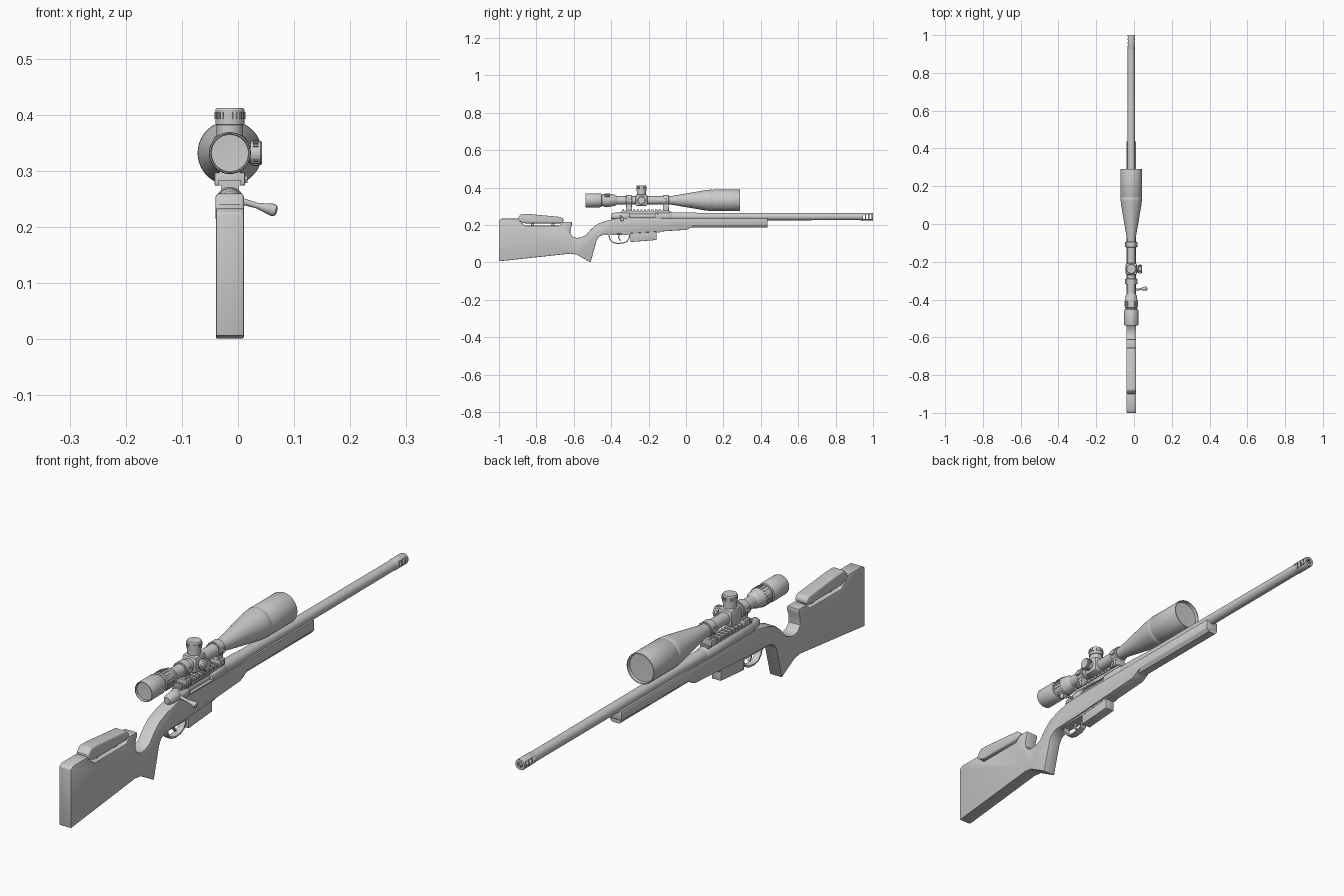
import bpy, bmesh, math
from mathutils import Vector, Matrix

CX = -0.0145          # centre plane of the rifle
BZ, SZ = 0.245, 0.332  # barrel axis and scope axis heights


def finish(name, bm, bevel=0, seg=2, smooth=True):
    bmesh.ops.remove_doubles(bm, verts=bm.verts, dist=1e-5)
    bmesh.ops.recalc_face_normals(bm, faces=bm.faces)
    me = bpy.data.meshes.new(name)
    bm.to_mesh(me)
    bm.free()
    ob = bpy.data.objects.new(name, me)
    bpy.context.collection.objects.link(ob)
    bpy.ops.object.select_all(action='DESELECT')
    ob.select_set(True)
    bpy.context.view_layer.objects.active = ob
    if bevel:
        m = ob.modifiers.new("bevel", 'BEVEL')
        m.width, m.segments, m.limit_method = bevel, seg, 'ANGLE'
        m.angle_limit = math.radians(40)
        bpy.ops.object.modifier_apply(modifier=m.name)
    if smooth:
        bpy.ops.object.shade_smooth_by_angle(angle=math.radians(32))
    return ob


def lathe(name, prof, origin, axis=(0, 1, 0), n=40):
    """Revolve (distance along axis, radius) pairs around an axis."""
    bm = bmesh.new()
    q = Vector((0, 1, 0)).rotation_difference(Vector(axis)).to_matrix()
    rings = []
    for a, r in prof:
        rings.append([bm.verts.new(Vector(origin) + q @ Vector((
            r * math.cos(t * math.tau / n), a, r * math.sin(t * math.tau / n)))) for t in range(n)])
    for p, s in zip(rings, rings[1:]):
        for i in range(n):
            bm.faces.new((p[i], p[(i + 1) % n], s[(i + 1) % n], s[i]))
    return finish(name, bm)


def prism(name, pts, half, bevel=0, seg=2):
    """Side profile (y, z) extruded across the width."""
    bm = bmesh.new()
    f = bm.faces.new([bm.verts.new((CX - half, y, z)) for y, z in pts])
    g = bmesh.ops.extrude_face_region(bm, geom=[f])['geom']
    bmesh.ops.translate(bm, vec=(2 * half, 0, 0), verts=[v for v in g if isinstance(v, bmesh.types.BMVert)])
    return finish(name, bm, bevel, seg)


def boxes(name, items, bevel=0):
    """Several boxes (x0,x1,y0,y1,z0,z1), x relative to the centre plane."""
    bm = bmesh.new()
    for x0, x1, y0, y1, z0, z1 in items:
        m = Matrix.Translation((CX + (x0 + x1) / 2, (y0 + y1) / 2, (z0 + z1) / 2))
        bmesh.ops.create_cube(bm, size=1, matrix=m @ Matrix.Diagonal((x1 - x0, y1 - y0, z1 - z0, 1)))
    return finish(name, bm, bevel)


def strip(name, path, width, thick):
    """Bent metal strip following a (y, z) path."""
    n = len(path)
    out = []
    for side in (1, -1):
        row = []
        for i, (y, z) in enumerate(path):
            a, b = path[max(i - 1, 0)], path[min(i + 1, n - 1)]
            d = Vector((b[0] - a[0], b[1] - a[1])).normalized()
            row.append((y - d.y * side * thick / 2, z + d.x * side * thick / 2))
        out += row if side == 1 else row[::-1]
    return prism(name, out, width / 2)


def knurl(name, origin, axis, r, length, count, size):
    """Ring of small raised grips around an axis."""
    bm = bmesh.new()
    q = Vector((0, 1, 0)).rotation_difference(Vector(axis)).to_matrix().to_4x4()
    for i in range(count):
        m = Matrix.Translation(origin) @ q @ Matrix.Rotation(i * math.tau / count, 4, 'Y')
        m = m @ Matrix.Translation((r, 0, 0)) @ Matrix.Diagonal((0.004, length, size, 1))
        bmesh.ops.create_cube(bm, size=1, matrix=m)
    return finish(name, bm, smooth=False)


def cut(ob, cutter):
    m = ob.modifiers.new("cut", 'BOOLEAN')
    m.operation, m.object, m.solver = 'DIFFERENCE', cutter, 'EXACT'
    bpy.context.view_layer.objects.active = ob
    bpy.ops.object.modifier_apply(modifier=m.name)
    bpy.data.objects.remove(cutter)


# Stock: butt, cheek slot, thumb notch, grip and forend
prism("stock", [
    (-1, 0.006), (-0.62, 0.047), (-0.585, 0.042), (-0.51, 0.0), (-0.478, 0.118), (-0.465, 0.138), (-0.44, 0.15),
    (-0.3, 0.155), (0, 0.174), (0.015, 0.18), (0.045, 0.198), (0.436, 0.2), (0.436, 0.236), (-0.37, 0.236),
    (-0.43, 0.222), (-0.475, 0.205), (-0.505, 0.18), (-0.535, 0.146), (-0.56, 0.134), (-0.585, 0.131),
    (-0.605, 0.138), (-0.618, 0.155), (-0.618, 0.18), (-0.61, 0.2), (-0.61, 0.217), (-0.655, 0.217),
    (-0.675, 0.197), (-0.86, 0.197), (-0.885, 0.218), (-0.9, 0.234), (-0.985, 0.234), (-1, 0.225)], 0.025, 0.003)
prism("cheek_rest", [
    (-0.9, 0.222), (-0.898, 0.24), (-0.88, 0.26), (-0.84, 0.259), (-0.67, 0.243), (-0.656, 0.232),
    (-0.656, 0.218), (-0.67, 0.209), (-0.86, 0.209), (-0.88, 0.216)], 0.0253, 0.006, 3)
boxes("cheek_posts", [(-0.008, 0.008, y, y + 0.016, 0.19, 0.215) for y in (-0.83, -0.72)])

# Chamfered underside of the forend
bm = bmesh.new()
ends = [[bm.verts.new((CX + x, y, z)) for x, z in ((-0.025, 0.2), (-0.015, 0.187), (0.015, 0.187), (0.025, 0.2))]
        for y in (0.02, 0.436)]
for i in range(4):
    bm.faces.new((ends[0][i], ends[0][(i + 1) % 4], ends[1][(i + 1) % 4], ends[1][i]))
for e in ends:
    bm.faces.new(e)
finish("forend_underside", bm, smooth=False)

# Barrel and slotted muzzle brake
lathe("barrel", [(-0.1, 0), (-0.1, 0.023), (0, 0.023), (0.06, 0.0205), (0.935, 0.019), (0.935, 0)], (CX, 0, BZ))
brake = lathe("muzzle_brake", [(0.93, 0), (0.93, 0.019), (0.934, 0.0205), (0.996, 0.0205), (1, 0.019),
                               (1, 0.01), (0.938, 0.01), (0.938, 0)], (CX, 0, BZ))
cut(brake, boxes("brake_cutter", [(-0.04, 0.04, y, y + 0.011, BZ - 0.012, BZ + 0.012)
                                  for y in (0.945, 0.963, 0.981)]))

# Receiver with ejection port, bolt, shroud and handle
rec = lathe("receiver", [(-0.35, 0), (-0.35, 0.024), (-0.345, 0.026), (-0.08, 0.026), (-0.075, 0.023), (-0.075, 0)],
            (CX, 0, BZ))
cut(rec, boxes("port_cutter", [(0.008, 0.05, -0.3, -0.165, 0.241, 0.264)]))
lathe("bolt_body", [(-0.34, 0), (-0.34, 0.0155), (-0.15, 0.0155), (-0.15, 0)], (CX, 0, BZ + 0.002))
lathe("bolt_shroud", [(-0.4, 0), (-0.4, 0.012), (-0.393, 0.017), (-0.36, 0.022), (-0.345, 0.022), (-0.345, 0)],
      (CX, 0, BZ + 0.002))
lathe("bolt_handle", [(0, 0), (0, 0.007), (0.035, 0.0055), (0.05, 0.005), (0.06, 0.007), (0.078, 0.011),
                      (0.084, 0.0105), (0.087, 0.007), (0.088, 0)], (CX, -0.35, 0.252), (0.96, 0.1, -0.27), 24)

# Magazine, trigger guard and trigger
prism("magazine", [(-0.297, 0.17), (-0.297, 0.109), (-0.158, 0.12), (-0.158, 0.17)], 0.019, 0.002)
prism("bottom_plate", [(-0.42, 0.158), (-0.42, 0.147), (-0.3, 0.147), (-0.14, 0.16), (-0.14, 0.17)], 0.02)
strip("trigger_guard", [(-0.301, 0.155), (-0.304, 0.13), (-0.315, 0.113), (-0.335, 0.104), (-0.365, 0.101),
                        (-0.39, 0.107), (-0.406, 0.123), (-0.411, 0.14), (-0.41, 0.155)], 0.024, 0.006)
strip("trigger", [(-0.35, 0.155), (-0.359, 0.143), (-0.36, 0.13), (-0.35, 0.116)], 0.01, 0.006)

# Toothed rail on the receiver
boxes("scope_rail", [(-0.016, 0.016, -0.345, -0.085, 0.26, 0.276)] +
      [(-0.02, 0.02, -0.343 + i * 0.0197, -0.331 + i * 0.0197, 0.274, 0.284) for i in range(13)])

# Scope body with recessed lenses at both ends
lathe("scope_body", [
    (-0.525, 0), (-0.527, 0.033), (-0.537, 0.034), (-0.537, 0.036), (-0.533, 0.0375), (-0.46, 0.0375),
    (-0.452, 0.034), (-0.45, 0.03), (-0.445, 0.03), (-0.443, 0.034), (-0.4, 0.034), (-0.395, 0.031), (-0.38, 0.03),
    (-0.368, 0.022), (-0.09, 0.022), (-0.07, 0.0245), (0.1, 0.0535), (0.125, 0.0565), (0.138, 0.0575), (0.14, 0.0565),
    (0.143, 0.0565), (0.145, 0.0575), (0.287, 0.0575), (0.29, 0.0565), (0.29, 0.0535), (0.278, 0.052), (0.276, 0)],
    (CX, 0, SZ), n=56)
knurl("zoom_ring_grips", (CX, -0.422, SZ), (0, 1, 0), 0.0345, 0.03, 20, 0.004)

# Turret housing and knobs
boxes("turret_housing", [(-0.03, 0.03, -0.27, -0.206, SZ - 0.03, SZ + 0.032)], 0.01)
TY = -0.238
knob = [(0, 0), (0, 0.022), (0.028, 0.022), (0.029, 0.0235), (0.05, 0.0235), (0.051, 0.026), (0.077, 0.026),
        (0.08, 0.024), (0.08, 0)]
lathe("elevation_turret", knob, (CX, TY, SZ), (0, 0, 1))
knurl("elevation_grips", (CX, TY, SZ + 0.067), (0, 0, 1), 0.0258, 0.012, 24, 0.0035)
lathe("side_turret", [(0, 0), (0, 0.018), (0.036, 0.018), (0.037, 0.0215), (0.055, 0.0215), (0.0575, 0.019),
                      (0.0575, 0)], (CX, TY, SZ), (1, 0, 0))
knurl("side_grips", (CX + 0.046, TY, SZ), (1, 0, 0), 0.0213, 0.01, 20, 0.0035)

# Two scope mounts: ring, clamp lugs, stem and rail foot
for name, y in (("rear", -0.305), ("front", -0.108)):
    lathe(name + "_scope_ring", [(-0.016, 0.021), (-0.016, 0.026), (-0.014, 0.028), (0.014, 0.028), (0.016, 0.026),
                                 (0.016, 0.021)], (CX, y, SZ))
    boxes(name + "_mount", [(-0.033, 0.033, y - 0.013, y + 0.013, SZ - 0.007, SZ + 0.007),
                            (-0.019, 0.019, y - 0.015, y + 0.015, 0.286, 0.316),
                            (-0.027, 0.027, y - 0.016, y + 0.016, 0.274, 0.297)], 0.002)
    for s in (-1, 1):
        lathe(name + "_ring_screw", [(-0.01, 0), (-0.01, 0.004), (0.01, 0.004), (0.01, 0)],
              (CX + s * 0.029, y, SZ), (0, 0, 1), 12)
    lathe(name + "_clamp_nut", [(0, 0), (0, 0.007), (0.031, 0.007), (0.031, 0)], (CX, y, 0.285), (1, 0, 0), 6)
